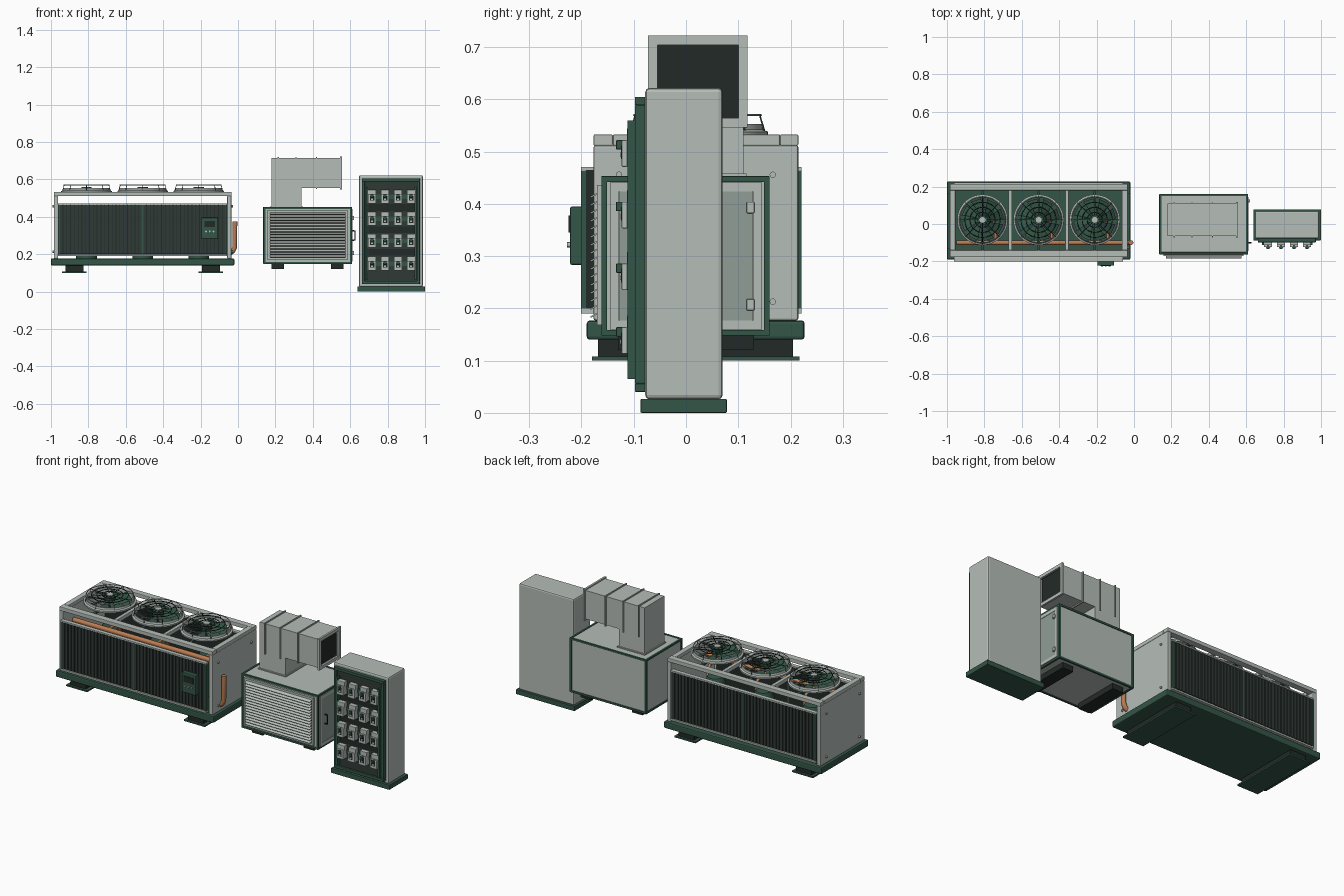
import bpy, bmesh, math
from mathutils import Matrix

if "Cube" in bpy.data.objects:
    bpy.data.objects.remove(bpy.data.objects["Cube"])

def material(name, c):
    m = bpy.data.materials.new(name)
    m.diffuse_color = (*c, 1)
    m.use_nodes = True
    m.node_tree.nodes["Principled BSDF"].inputs["Base Color"].default_value = m.diffuse_color
    return m

LIGHT = material("light_paint", (0.46, 0.51, 0.48))
DOOR = material("door_grey", (0.28, 0.34, 0.31))
GREEN = material("green_paint", (0.034, 0.09, 0.063))
SLATE = material("slate_green", (0.028, 0.042, 0.036))
DARK = material("dark", (0.016, 0.023, 0.02))
COPPER = material("copper", (0.50, 0.20, 0.08))

def finish(name, bm, mat, bevel=0, smooth=False):
    bmesh.ops.recalc_face_normals(bm, faces=bm.faces)
    me = bpy.data.meshes.new(name)
    bm.to_mesh(me)
    bm.free()
    ob = bpy.data.objects.new(name, me)
    bpy.context.collection.objects.link(ob)
    me.materials.append(mat)
    if bevel:
        b = ob.modifiers.new("bevel", 'BEVEL')
        b.width, b.segments, b.limit_method = bevel, 2, 'ANGLE'
    if smooth:
        bpy.ops.object.select_all(action='DESELECT')
        ob.select_set(True)
        bpy.context.view_layer.objects.active = ob
        bpy.ops.object.shade_smooth_by_angle()
    return ob

def add_box(bm, x0, x1, y0, y1, z0, z1, tilt=None):
    m = Matrix.Translation(((x0+x1)/2, (y0+y1)/2, (z0+z1)/2))
    if tilt:
        m = m @ Matrix.Rotation(tilt[0], 4, tilt[1])
    bmesh.ops.create_cube(bm, size=1, matrix=m @ Matrix.Diagonal((x1-x0, y1-y0, z1-z0, 1)))

def boxes(name, mat, *dims, bevel=0, tilt=None):
    bm = bmesh.new()
    for d in dims:
        add_box(bm, *d, tilt=tilt)
    return finish(name, bm, mat, bevel)

def lathe(name, mat, profile, loc, axis='Z', n=32, closed=False):
    # profile of (radius, height) spun around an axis
    bm = bmesh.new()
    vs = [bm.verts.new((r, 0, z)) for r, z in profile]
    es = [bm.edges.new(p) for p in zip(vs, vs[1:] + vs[:1] if closed else vs[1:])]
    bmesh.ops.spin(bm, geom=vs + es, axis=(0, 0, 1), cent=(0, 0, 0), angle=2*math.pi, steps=n)
    bmesh.ops.remove_doubles(bm, verts=bm.verts, dist=1e-5)
    rot = {'Z': Matrix(), 'X': Matrix.Rotation(math.pi/2, 4, 'Y'), 'Y': Matrix.Rotation(math.pi/2, 4, 'X')}[axis]
    bm.transform(Matrix.Translation(loc) @ rot)
    return finish(name, bm, mat, smooth=True)

def rod(name, mat, r, h, loc, axis='Z', n=24):
    return lathe(name, mat, [(0, 0), (r, 0), (r, h), (0, h)], loc, axis, n)

def pipe(name, mat, pts, r):
    cu = bpy.data.curves.new(name, 'CURVE')
    cu.dimensions, cu.bevel_depth, cu.bevel_resolution, cu.use_fill_caps = '3D', r, 3, True
    sp = cu.splines.new('POLY')
    sp.points.add(len(pts) - 1)
    for p, q in zip(sp.points, pts):
        p.co = (*q, 1)
    cu.materials.append(mat)
    ob = bpy.data.objects.new(name, cu)
    bpy.context.collection.objects.link(ob)

def frame_y(name, mat, x0, x1, z0, z1, y0, y1, w, bevel=0):
    boxes(name, mat, (x0, x1, y0, y1, z0, z0+w), (x0, x1, y0, y1, z1-w, z1),
          (x0, x0+w, y0, y1, z0+w, z1-w), (x1-w, x1, y0, y1, z0+w, z1-w), bevel=bevel)

def frame_x(name, mat, y0, y1, z0, z1, x0, x1, w):
    boxes(name, mat, (x0, x1, y0, y1, z0, z0+w), (x0, x1, y0, y1, z1-w, z1),
          (x0, x1, y0, y0+w, z0+w, z1-w), (x0, x1, y1-w, y1, z0+w, z1-w))

# ---- Chiller: base, feet, end panels, top frame ----
boxes("chiller_base", GREEN, (-1, -0.02, -0.19, 0.227, 0.14, 0.177), bevel=0.006)
for x in (-0.875, -0.145):
    boxes("chiller_foot", DARK, (x-0.048, x+0.048, -0.168, 0.205, 0.107, 0.141))
    boxes("chiller_foot_plate", GREEN, (x-0.065, x+0.065, -0.18, 0.217, 0.10, 0.108))
for x0, x1, side in ((-0.985, -0.962, -1), (-0.058, -0.035, 1)):
    boxes("chiller_end_panel", LIGHT, (x0, x1, -0.177, 0.215, 0.177, 0.512), bevel=0.004)
    for y in (-0.128, 0.166):
        for z in (0.213, 0.456):
            rod("end_panel_bolt", LIGHT, 0.006, 0.008, (x1-0.001 if side > 0 else x0-0.007, y, z), 'X', 12)
boxes("chiller_top_rails", LIGHT, (-0.985, -0.035, -0.177, -0.14, 0.511, 0.533),
      (-0.985, -0.035, 0.18, 0.215, 0.511, 0.533),
      *[(x0, x1, -0.14, 0.18, 0.511, 0.533) for x0, x1 in
        ((-0.985, -0.955), (-0.672, -0.652), (-0.368, -0.348), (-0.065, -0.035))], bevel=0.003)

# ---- Chiller: front and back coil banks with vertical slats ----
for s, yc in ((-1, -0.177), (1, 0.197)):
    d = 0.024
    inner, outer = yc, yc + s*d
    def span(a, b):
        return min(a, b), max(a, b)
    boxes("coil_backing", DARK, (-0.962, -0.058, *span(inner, yc+s*0.014), 0.2, 0.465))
    n = 44
    pitch = 0.892 / n
    boxes("coil_slats", SLATE, *[(-0.956+i*pitch+0.002, -0.956+(i+1)*pitch-0.002,
          *span(yc+s*0.012, outer-s*0.002), 0.204, 0.462) for i in range(n)])
    boxes("coil_caps", LIGHT, (-0.962, -0.058, *span(inner, outer), 0.463, 0.471),
          (-0.962, -0.058, *span(inner, outer), 0.19, 0.2), bevel=0.001)
    boxes("coil_dividers", GREEN, *[(x-0.005, x+0.005, *span(inner, outer), 0.2, 0.463)
          for x in (-0.957, -0.51, -0.063)])

# ---- Chiller: control box ----
boxes("control_box", GREEN, (-0.195, -0.107, -0.222, -0.195, 0.283, 0.395), bevel=0.004)
boxes("control_display", DARK, (-0.18, -0.122, -0.225, -0.221, 0.345, 0.378))
for i in range(3):
    rod("control_button", LIGHT, 0.005, 0.007, (-0.171+i*0.02, -0.221, 0.322), 'Y', 12)

# ---- Chiller: compressors and copper pipework ----
for x in (-0.81, -0.51, -0.21):
    lathe("compressor", GREEN, [(0, 0), (0.055, 0), (0.055, 0.2), (0.04, 0.235), (0, 0.245)], (x, 0.04, 0.177))
    pipe("compressor_pipe", COPPER, [(x+0.07, -0.1, 0.44), (x+0.07, -0.03, 0.44), (x+0.065, 0.0, 0.435),
         (x+0.06, 0.02, 0.42), (x+0.05, 0.03, 0.3)], 0.008)
pipe("header_pipe", COPPER, [(-0.95, -0.1, 0.44), (-0.05, -0.1, 0.44)], 0.013)
pipe("outlet_pipe", COPPER, [(-0.06, -0.1, 0.205), (-0.04, -0.1, 0.207), (-0.027, -0.1, 0.216),
     (-0.018, -0.1, 0.235), (-0.016, -0.1, 0.375)], 0.013)

# ---- Chiller: three fans with shroud, blades and wire guard ----
def fan(x, y):
    lathe("fan_shroud", LIGHT, [(0.135, 0.53), (0.135, 0.538), (0.126, 0.542), (0.124, 0.553),
          (0.119, 0.553), (0.119, 0.53)], (x, y, 0), n=48, closed=True)
    rod("fan_hub", GREEN, 0.028, 0.03, (x, y, 0.53))
    bm = bmesh.new()
    for i in range(8):
        c = []
        for r, a, z in ((0.024, -0.35, 0.533), (0.07, -0.12, 0.532), (0.114, 0.08, 0.531),
                        (0.114, 0.56, 0.549), (0.07, 0.52, 0.549), (0.024, 0.45, 0.548)):
            t = a + i*math.tau/8
            c.append(bm.verts.new((x+r*math.cos(t), y+r*math.sin(t), z)))
        bm.faces.new((c[0], c[1], c[4], c[5]))
        bm.faces.new((c[1], c[2], c[3], c[4]))
    ob = finish("fan_blades", bm, GREEN)
    ob.modifiers.new("thickness", 'SOLIDIFY').thickness = 0.003
    for r in (0.04, 0.067, 0.094, 0.121):
        lathe("guard_ring", SLATE if r < 0.12 else LIGHT,
              [(r+0.0022*math.cos(k*math.tau/6), 0.57+0.0022*math.sin(k*math.tau/6)) for k in range(6)],
              (x, y, 0), n=40, closed=True)
    rod("guard_cap", LIGHT, 0.018, 0.006, (x, y, 0.568))
    for i in range(8):
        t = i*math.tau/8
        c, s = math.cos(t), math.sin(t)
        pipe("guard_spoke", SLATE, [(x+0.015*c, y+0.015*s, 0.57), (x+0.119*c, y+0.119*s, 0.57),
             (x+0.128*c, y+0.128*s, 0.54)], 0.0018)
    # motor carrier
    boxes("fan_motor_bar", GREEN, (x-0.008, x+0.008, y-0.165, y+0.16, 0.514, 0.522))

for x in (-0.81, -0.51, -0.21):
    fan(x, 0.022)

# ---- Air handler: cabinet, edge frame, skids ----
X0, X1, Y0, Y1, Z0, Z1 = 0.135, 0.61, -0.162, 0.16, 0.148, 0.453
boxes("handler_cabinet", LIGHT, (X0+0.004, X1-0.004, Y0+0.004, Y1-0.004, Z0+0.004, Z1-0.003))
w = 0.011
edges = [(X0, X1, y, y+w, z, z+w) for y in (Y0, Y1-w) for z in (Z0, Z1-w)]
edges += [(x, x+w, Y0, Y1, z, z+w) for x in (X0, X1-w) for z in (Z0, Z1-w)]
edges += [(x, x+w, y, y+w, Z0, Z1) for x in (X0, X1-w) for y in (Y0, Y1-w)]
boxes("handler_edge_frame", GREEN, *edges, bevel=0.001)
for x in (0.212, 0.53):
    boxes("handler_skid", DARK, (x-0.033, x+0.033, -0.13, 0.13, 0.12, 0.15))

# ---- Air handler: front louvre ----
boxes("louvre_backing", DARK, (0.17, 0.575, -0.163, -0.157, 0.178, 0.425))
frame_y("louvre_frame", LIGHT, 0.158, 0.586, 0.168, 0.436, -0.17, -0.156, 0.012)
n = 16
boxes("louvre_slats", LIGHT, *[(0.17, 0.574, -0.184, -0.162, 0.187+i*0.0153, 0.190+i*0.0153)
      for i in range(n)], tilt=(math.radians(28), 'X'))

# ---- Air handler: access door ----
boxes("access_door", DOOR, (0.604, 0.61, -0.127, 0.127, 0.175, 0.426))
frame_x("door_frame", LIGHT, -0.145, 0.145, 0.16, 0.441, 0.603, 0.612, 0.017)
for z in (0.207, 0.393):
    boxes("door_hinge", LIGHT, (0.608, 0.62, 0.116, 0.131, z-0.011, z+0.011), bevel=0.002)
pipe("door_handle", DARK, [(0.605, -0.1, 0.275), (0.626, -0.1, 0.275), (0.626, -0.1, 0.325),
     (0.605, -0.1, 0.325)], 0.004)

# ---- Air handler: elbow duct with open end ----
bm = bmesh.new()
side = [(0.18, 0.45), (0.34, 0.45), (0.34, 0.555), (0.553, 0.555), (0.553, 0.715), (0.18, 0.715)]
a = [bm.verts.new((x, -0.065, z)) for x, z in side]
b = [bm.verts.new((x, 0.11, z)) for x, z in side]
bm.faces.new(a)
bm.faces.new(b)
for i in range(6):
    if i != 3:  # the discharge stays open
        j = (i+1) % 6
        bm.faces.new((a[i], a[j], b[j], b[i]))
finish("elbow_duct", bm, LIGHT)
boxes("duct_interior", DARK, (0.50, 0.535, -0.063, 0.108, 0.557, 0.713))
frame_x("duct_end_flange", LIGHT, -0.073, 0.118, 0.546, 0.722, 0.546, 0.557, 0.018)
for x, z0 in ((0.215, 0.545), (0.31, 0.545), (0.42, 0.549)):
    boxes("duct_rib", LIGHT, (x-0.003, x+0.003, -0.071, -0.064, z0, 0.721), (x-0.003, x+0.003, 0.109, 0.116, z0, 0.721),
          (x-0.003, x+0.003, -0.071, 0.116, 0.714, 0.721))
boxes("duct_rib_underside", LIGHT, (0.417, 0.423, -0.071, 0.116, 0.549, 0.556))
boxes("duct_base_collar", LIGHT, (0.174, 0.346, -0.071, 0.116, 0.452, 0.458))

# ---- Breaker panel: plinth, cabinet, front frame ----
boxes("panel_plinth", GREEN, (0.638, 1.0, -0.087, 0.078, 0, 0.027), bevel=0.002)
boxes("panel_cabinet", LIGHT, (0.647, 0.988, -0.078, 0.07, 0.026, 0.622), bevel=0.008)
frame_y("panel_front_frame", GREEN, 0.662, 0.972, 0.04, 0.605, -0.098, -0.077, 0.016, bevel=0.002)
boxes("panel_back_board", SLATE, (0.675, 0.96, -0.088, -0.077, 0.052, 0.592))
boxes("panel_side_strips", GREEN, *[(x-0.005, x+0.005, -0.112, -0.087, 0.065, 0.56) for x in (0.69, 0.95)])

# ---- Breaker panel: rows of breakers and blanking plates ----
for z in (0.508, 0.39, 0.272, 0.15):
    boxes("breaker_rail", GREEN, (0.69, 0.95, -0.094, -0.086, z-0.012, z+0.012))
    for x in (0.717, 0.786, 0.856, 0.925):
        boxes("breaker_body", LIGHT, (x-0.022, x+0.022, -0.113, -0.088, z-0.037, z+0.037),
              (x-0.022, x+0.022, -0.123, -0.112, z-0.037, z+0.014), bevel=0.002)
        boxes("breaker_window", DARK, (x-0.012, x+0.012, -0.1245, -0.122, z-0.022, z+0.004))
        boxes("breaker_toggle", GREEN, (x-0.008, x+0.008, -0.134, -0.112, z-0.004, z+0.014), bevel=0.002)
        boxes("breaker_label", LIGHT, (x-0.006, x+0.006, -0.126, -0.124, z-0.018, z-0.01))
for z in (0.45, 0.331, 0.211):
    boxes("blanking_plate", DARK, (0.697, 0.945, -0.093, -0.086, z-0.018, z+0.018))
